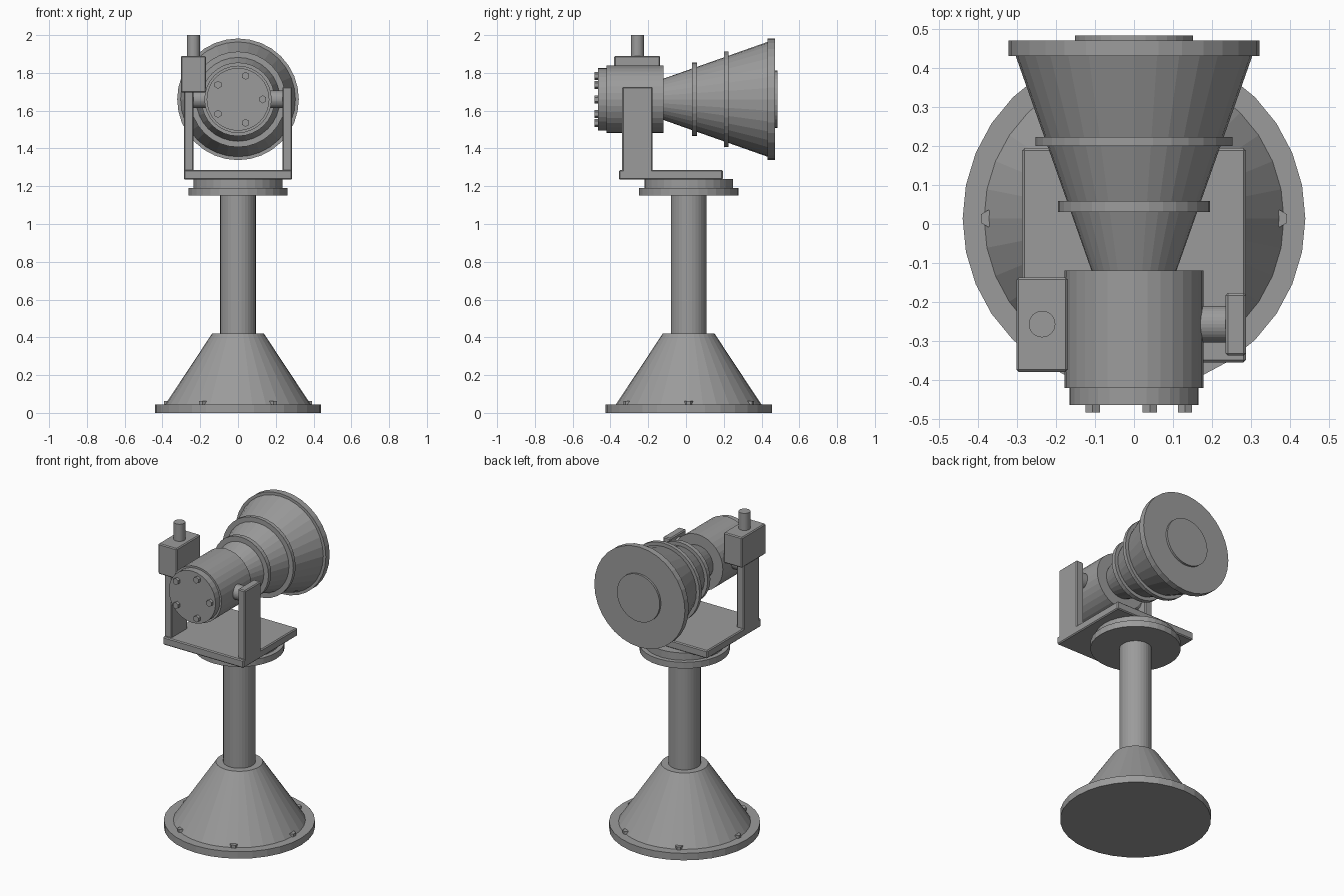
import bpy
import math

cube = bpy.data.objects.get("Cube")
if cube:
    bpy.data.objects.remove(cube, do_unlink=True)

grey = bpy.data.materials.new("plain grey")
grey.use_nodes = True
COLOUR = (0.33, 0.33, 0.33, 1)
grey.diffuse_color = COLOUR
grey.node_tree.nodes["Principled BSDF"].inputs["Base Color"].default_value = COLOUR

STAND_Y = 0.014   # axis of the pedestal
PIVOT_Y = -0.257  # axis of the tilting head
HEAD_Z = 1.66
ROTATION = {"x": (0, math.pi / 2, 0), "y": (-math.pi / 2, 0, 0), "z": (0, 0, 0)}


def finish(name):
    obj = bpy.context.object
    obj.name = name
    obj.data.materials.append(grey)
    return obj


def lathe(name, axis, start, end, r1, r2=None, a=0.0, b=0.0, sides=32):
    """Cylinder or cone from start to end on an axis; a, b place it on the others."""
    mid = (start + end) / 2
    place = {"x": (mid, a, b), "y": (a, mid, b), "z": (a, b, mid)}[axis]
    bpy.ops.mesh.primitive_cone_add(
        vertices=sides, radius1=r1, radius2=r1 if r2 is None else r2,
        depth=end - start, location=place, rotation=ROTATION[axis])
    return finish(name)


def box(name, low, high, bevel=0.006):
    """Box between two corners with chamfered edges."""
    bpy.ops.mesh.primitive_cube_add(
        size=1, location=[(p + q) / 2 for p, q in zip(low, high)])
    obj = finish(name)
    obj.scale = [q - p for p, q in zip(low, high)]
    bpy.ops.object.transform_apply(location=False, rotation=False, scale=True)
    mod = obj.modifiers.new("chamfer", "BEVEL")
    mod.width = bevel
    mod.segments = 1
    return obj


# Pedestal: flange, skirt, pole and turntable
for name, z1, z2, r1, r2 in (
        ("base_flange", 0, 0.045, 0.44, 0.44),
        ("base_skirt", 0.045, 0.42, 0.385, 0.137),
        ("pole", 0.41, 1.16, 0.094, 0.094),
        ("turntable_lower", 1.15, 1.19, 0.263, 0.263),
        ("turntable_upper", 1.19, 1.237, 0.235, 0.235)):
    lathe(name, "z", z1, z2, r1, r2, b=STAND_Y)

# Bolts around the base skirt
for i in range(6):
    t = math.radians(60 * i)
    bolt = lathe(f"base_bolt_{i + 1}", "z", 0.045, 0.064, 0.022,
                 a=0.374 * math.cos(t), b=STAND_Y + 0.374 * math.sin(t), sides=6)
    bolt.rotation_euler.z = t

# Yoke plate and arms
box("yoke_plate", (-0.287, -0.355, 1.235), (0.287, 0.195, 1.286))
for side, x in (("right", -0.261), ("left", 0.261)):
    box(f"{side}_yoke_arm", (x - 0.026, -0.338, 1.24), (x + 0.026, -0.177, 1.726))
lathe("tilt_axle", "x", -0.245, 0.245, 0.047, a=PIVOT_Y, b=HEAD_Z)

# Drive box with its motor stub
box("drive_box", (-0.302, -0.38, 1.695), (-0.17, -0.137, 1.89))
lathe("motor_stub", "z", 1.88, 2.0, 0.034, a=-0.236, b=PIVOT_Y)

# Lamp head: housing, rear cap, horn, rings, rim and lens
for name, y1, y2, r1, r2 in (
        ("housing", -0.421, -0.12, 0.178, 0.178),
        ("housing_cap", -0.465, -0.421, 0.166, 0.166),
        ("horn", -0.12, 0.432, 0.109, 0.304),
        ("horn_ring_small", 0.031, 0.059, 0.195, 0.195),
        ("horn_ring_large", 0.2, 0.224, 0.253, 0.253),
        ("horn_rim", 0.432, 0.471, 0.322, 0.322),
        ("lens", 0.471, 0.484, 0.152, 0.152)):
    lathe(name, "y", y1, y2, r1, r2, b=HEAD_Z)

# Bolts on the housing cap
for i in range(5):
    t = math.radians(72 * i)
    lathe(f"cap_bolt_{i + 1}", "y", -0.484, -0.465, 0.021,
          a=0.131 * math.cos(t), b=HEAD_Z + 0.131 * math.sin(t), sides=6)
